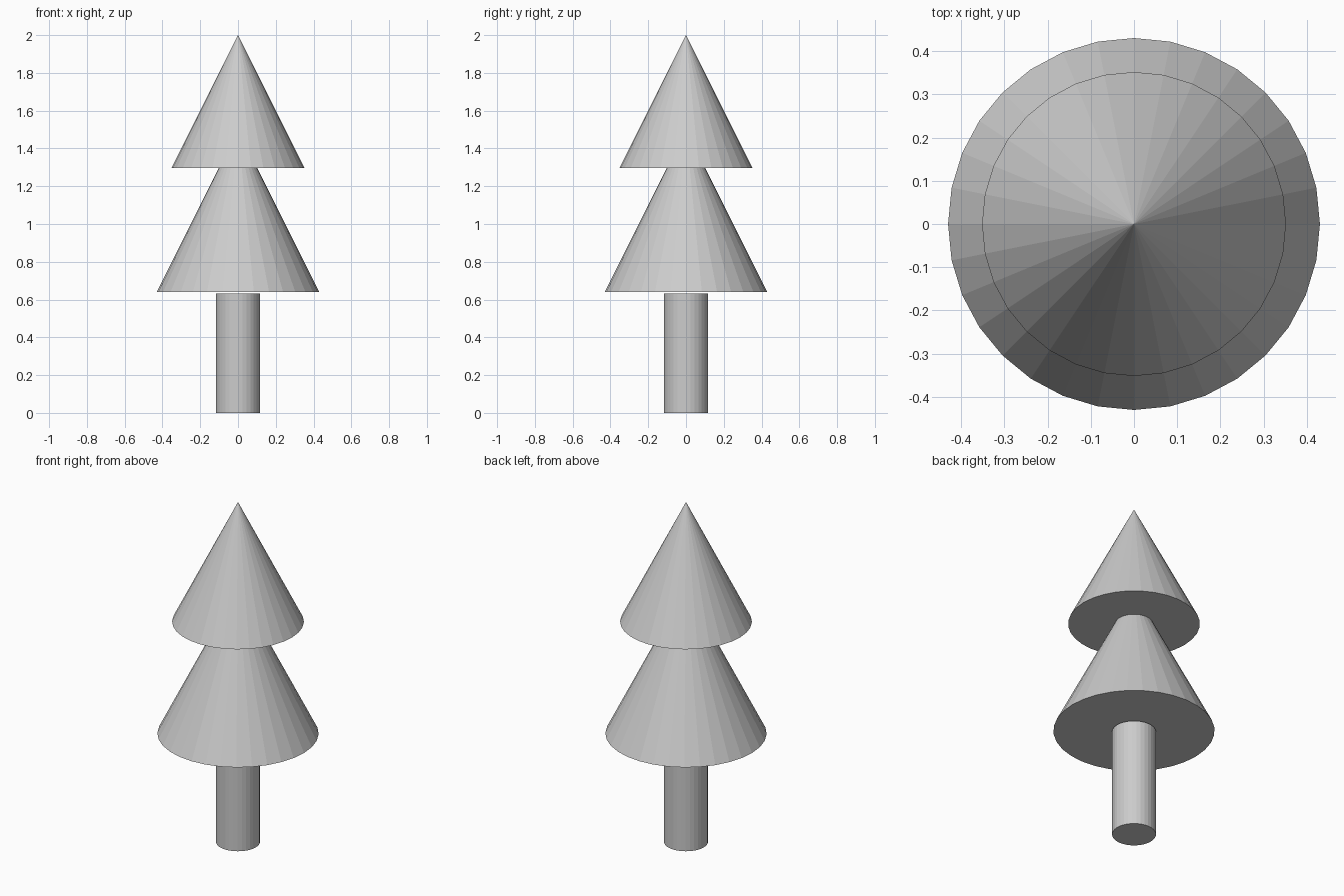
import bpy

if "Cube" in bpy.data.objects:
    bpy.data.objects.remove(bpy.data.objects["Cube"])

SIDES = 32


def foliage(name, radius, base_z):
    # Solid cone twice as tall as its base radius
    height = 2 * radius
    bpy.ops.mesh.primitive_cone_add(vertices=SIDES, radius1=radius, radius2=0,
                                    depth=height,
                                    location=(0, 0, base_z + height / 2))
    bpy.context.object.name = name


# Trunk
TRUNK_HEIGHT = 0.632
bpy.ops.mesh.primitive_cylinder_add(vertices=SIDES, radius=0.117,
                                    depth=TRUNK_HEIGHT,
                                    location=(0, 0, TRUNK_HEIGHT / 2))
bpy.context.object.name = "trunk"

# Two tiers of foliage, the upper one overlapping the tip of the lower
foliage("lower_foliage", 0.43, 0.639)
foliage("upper_foliage", 0.3515, 1.297)
